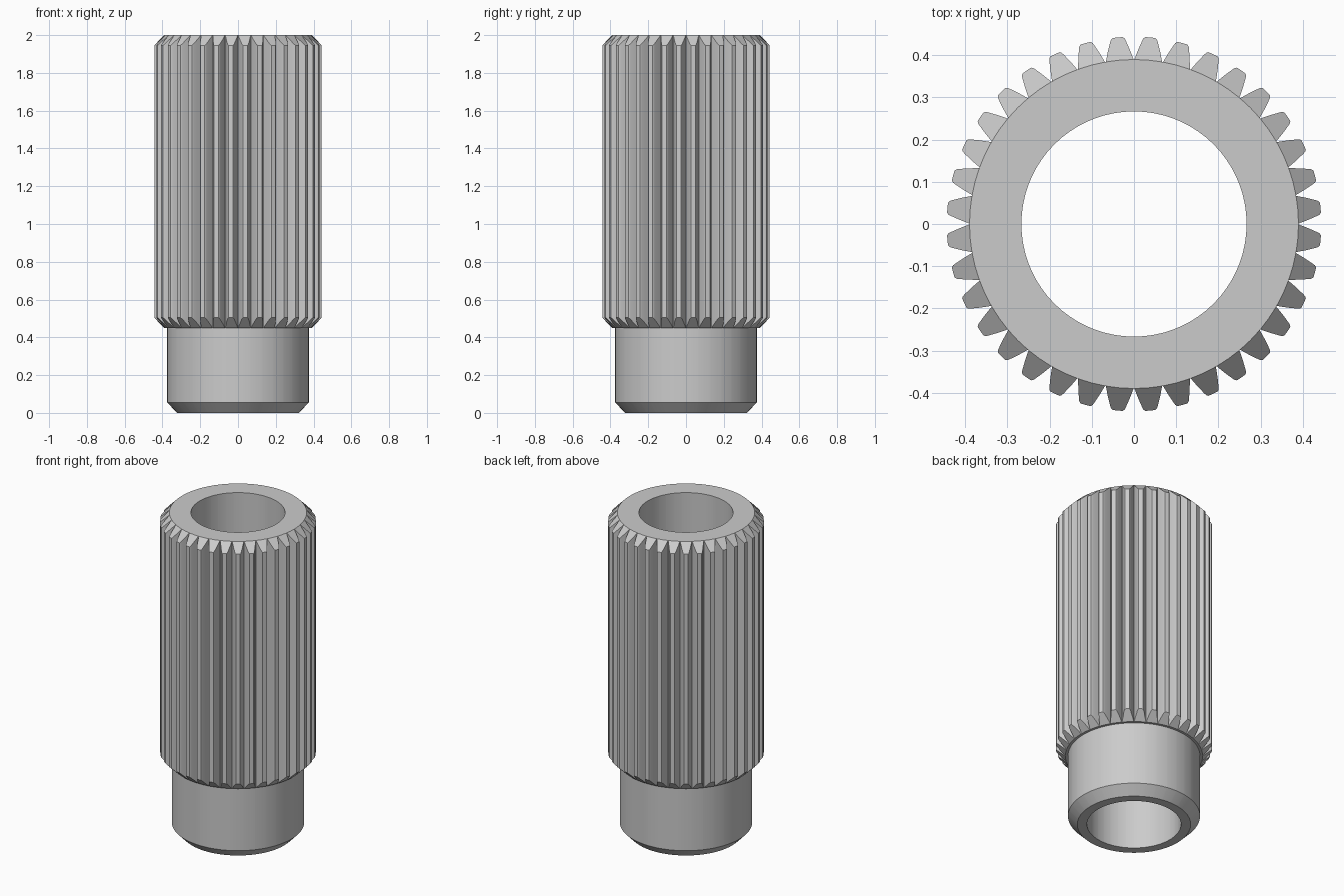
import bpy
import bmesh
from math import cos, sin, radians

if "Cube" in bpy.data.objects:
    bpy.data.objects.remove(bpy.data.objects["Cube"], do_unlink=True)

TEETH = 36
PITCH = 360 / TEETH
ROOT_R, TIP_R = 0.39, 0.444
BASE_HALF = 4.85                      # half angle of a tooth at its root
LOW, TOP = 0.45, 2.0                  # height range of the splined section

# Plain steel material
steel = bpy.data.materials.new("steel_grey")
steel.use_nodes = True
steel.diffuse_color = (0.6, 0.6, 0.6, 1)
steel.node_tree.nodes["Principled BSDF"].inputs["Base Color"].default_value = (0.6, 0.6, 0.6, 1)

bm = bmesh.new()


def vert(r, degrees, z):
    a = radians(degrees)
    return bm.verts.new((r * cos(a), r * sin(a), z))


# Three points per tooth pitch, shared by every round section
angles = [PITCH * (i + 0.5) + d for i in range(TEETH) for d in (-BASE_HALF, 0, BASE_HALF)]


def ring(r, z):
    return [vert(r, a, z) for a in angles]


def bridge(a, b, keep=lambda i: True):
    n = len(a)
    for i in range(n):
        if keep(i):
            j = (i + 1) % n
            bm.faces.new((a[i], a[j], b[j], b[i]))


# Bore, chamfered neck and end faces
root_top = ring(ROOT_R, TOP)
root_low = ring(ROOT_R, LOW)
bore_top = ring(0.267, TOP)
profile = [root_top, bore_top, ring(0.267, 0), ring(0.322, 0),
           ring(0.375, 0.055), ring(0.375, LOW), root_low]
for a, b in zip(profile, profile[1:]):
    bridge(a, b)

# Narrow groove floors between the teeth
bridge(root_low, root_top, lambda i: i % 3 == 2)

# Teeth with rounded tips, both ends cut back by a conical chamfer
half = [(0.414, 3.6), (0.434, 2.5), (0.440, 2.15), (TIP_R, 1.6)]
outline = [(r, -a) for r, a in half] + [(TIP_R, 0)] + [(r, a) for r, a in reversed(half)]
for t in range(TEETH):
    mid = PITCH * (t + 0.5)
    k = 3 * t
    low = [vert(r, mid + a, LOW + r - ROOT_R) for r, a in outline]
    top = [vert(r, mid + a, TOP - r + ROOT_R) for r, a in outline]
    low_loop = [root_low[k]] + low + [root_low[k + 2]]
    top_loop = [root_top[k]] + top + [root_top[k + 2]]
    for i in range(len(low_loop) - 1):
        bm.faces.new((low_loop[i], low_loop[i + 1], top_loop[i + 1], top_loop[i]))
    bm.faces.new(top_loop + [root_top[k + 1]])
    bm.faces.new(low_loop + [root_low[k + 1]])

bmesh.ops.recalc_face_normals(bm, faces=bm.faces)
mesh = bpy.data.meshes.new("splined_sleeve")
bm.to_mesh(mesh)
bm.free()
mesh.materials.append(steel)

sleeve = bpy.data.objects.new("splined_sleeve", mesh)
bpy.context.collection.objects.link(sleeve)
bpy.ops.object.select_all(action="DESELECT")
sleeve.select_set(True)
bpy.context.view_layer.objects.active = sleeve
bpy.ops.object.shade_smooth_by_angle(angle=radians(25))
